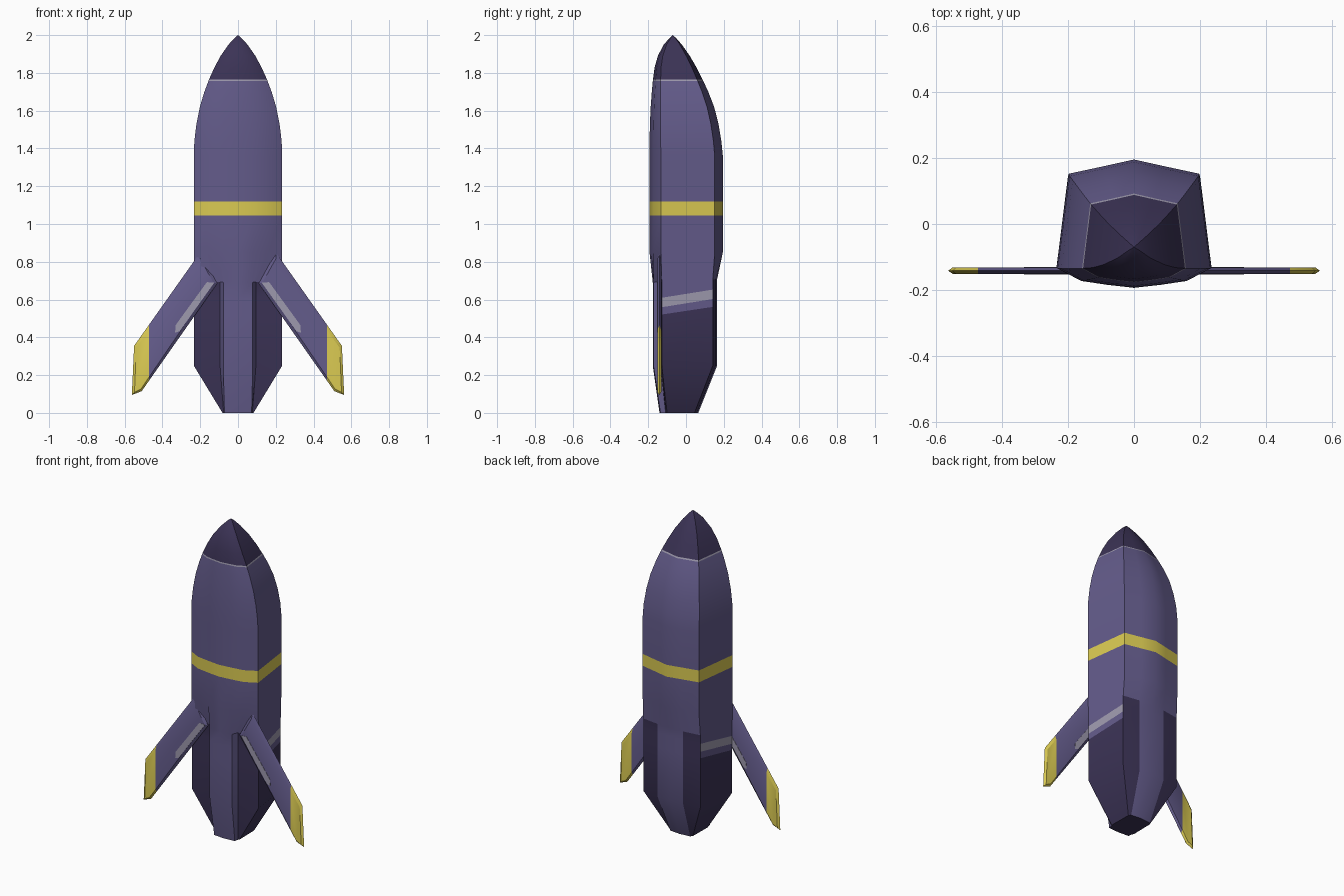
import bpy, bmesh, math
from mathutils import Vector

if "Cube" in bpy.data.objects:
    bpy.data.objects.remove(bpy.data.objects["Cube"])

def material(name, rgb):
    m = bpy.data.materials.new(name)
    m.diffuse_color = (*rgb, 1)
    m.use_nodes = True
    m.node_tree.nodes["Principled BSDF"].inputs["Base Color"].default_value = m.diffuse_color
    return m

MATS = [material("purple", (0.125, 0.105, 0.255)),
        material("dark_purple", (0.044, 0.033, 0.092)),
        material("yellow", (0.70, 0.59, 0.085)),
        material("pale_lavender", (0.34, 0.32, 0.42))]
PURPLE, DARK, YELLOW, PALE = range(4)

def finish(bm, name, angle):
    bmesh.ops.recalc_face_normals(bm, faces=bm.faces)
    me = bpy.data.meshes.new(name)
    bm.to_mesh(me)
    bm.free()
    for m in MATS:
        me.materials.append(m)
    ob = bpy.data.objects.new(name, me)
    bpy.context.collection.objects.link(ob)
    bpy.ops.object.select_all(action='DESELECT')
    ob.select_set(True)
    bpy.context.view_layer.objects.active = ob
    bpy.ops.object.shade_smooth_by_angle(angle=math.radians(angle))
    return ob

# Half cross-sections, from front centre round to back centre
UPPER = [(0, -.193), (.08, -.184), (.16, -.172), (.234, -.133), (.197, .152), (.09, .175), (0, .195)]
LOWER = [(0, -.176), (.078, -.172), (.095, -.135), (.234, -.128), (.2, .142), (.09, .158), (0, .165)]
TAIL = [(0, -.14), (.072, -.135), (.076, -.108), (.082, -.10), (.08, .045), (.07, .058), (0, .065)]

def fitted(width, front, back):
    s = (back - front) / (.195 + .193)
    return [(x * width / .234, front + (y + .193) * s) for x, y in UPPER]

# Rings: height, half section, backward tilt
rings = [(0, TAIL, 0), (.25, LOWER, 0), (.54, LOWER, .15), (.58, LOWER, .16), (.63, LOWER, .16),
         (.70, LOWER, .05), (.85, UPPER, 0), (1.045, UPPER, 0), (1.12, UPPER, 0), (1.36, UPPER, 0)]
rings += [(z, fitted(w, f, b), 0) for z, w, f, b in [
    (1.44, .231, -.193, .187), (1.53, .220, -.191, .172), (1.62, .202, -.187, .149),
    (1.70, .178, -.181, .118), (1.756, .157, -.176, .092), (1.764, .154, -.175, .088),
    (1.83, .124, -.166, .055), (1.89, .092, -.149, .02), (1.95, .05, -.118, -.022),
    (1.985, .018, -.086, -.053)]]

# Body: lofted shell with painted panels
bm = bmesh.new()
loops = []
for z, half, tilt in rings:
    full = half + [(-x, y) for x, y in half[-2:0:-1]]
    loops.append([bm.verts.new((x, y, z + tilt * y)) for x, y in full])
n = len(loops[0])
for r in range(len(loops) - 1):
    z = (rings[r][0] + rings[r + 1][0]) / 2
    for i in range(n):
        j = (i + 1) % n
        f = bm.faces.new((loops[r][i], loops[r][j], loops[r + 1][j], loops[r + 1][i]))
        seg = min(i, n - 1 - i)
        c = PURPLE
        if z > 1.764:
            c = DARK
        elif z > 1.756:
            c = PALE
        elif 1.045 < z < 1.12:
            c = YELLOW
        elif seg == 3 and .58 < z < .63:
            c = PALE
        elif seg == 3 and z < .54 or seg in (2, 4) and z < .70:
            c = DARK
        f.material_index = c
tip = bm.verts.new((0, -.07, 2))
for i in range(n):
    bm.faces.new((loops[-1][i], loops[-1][(i + 1) % n], tip)).material_index = DARK
bm.faces.new(loops[0]).material_index = DARK
finish(bm, "rocket_body", 40)

# Fins: bevelled plates with yellow tips
FIN = [(.11, .685), (.2, .85), (.55, .355), (.562, .095), (.51, .115)]
FACE = [(.13, .69), (.2, .815), (.538, .345), (.548, .11), (.515, .125)]
STREAK = [(.125, .69), (.165, .692), (.33, .465), (.333, .425), (.31, .432)]
Y = -.141
for side, label in ((-1, "left"), (1, "right")):
    bm = bmesh.new()
    lay = [[bm.verts.new((side * x, Y + dy, z)) for x, z in shape]
           for dy, shape in ((-.010, FACE), (0, FIN), (.010, FACE))]
    k = len(FIN)
    for a, b in zip(lay, lay[1:]):
        for i in range(k):
            j = (i + 1) % k
            bm.faces.new((a[i], a[j], b[j], b[i]))
    bm.faces.new(lay[0])
    bm.faces.new(lay[2])
    bmesh.ops.bisect_plane(bm, geom=bm.verts[:] + bm.edges[:] + bm.faces[:],
                           plane_co=(side * .472, 0, 0), plane_no=(1, 0, 0))
    for f in bm.faces:
        f.material_index = YELLOW if abs(f.calc_center_median().x) > .472 else PURPLE
    finish(bm, label + "_fin", 30)

    # Pale streaks on both faces of the fin
    bm = bmesh.new()
    for out in (-1, 1):
        a = [bm.verts.new((side * x, Y + out * .009, z)) for x, z in STREAK]
        b = [bm.verts.new((side * x, Y + out * .0115, z)) for x, z in STREAK]
        bm.faces.new(a)
        bm.faces.new(b)
        for i in range(k):
            j = (i + 1) % k
            bm.faces.new((a[i], a[j], b[j], b[i]))
    for f in bm.faces:
        f.material_index = PALE
    finish(bm, label + "_fin_streaks", 30)
